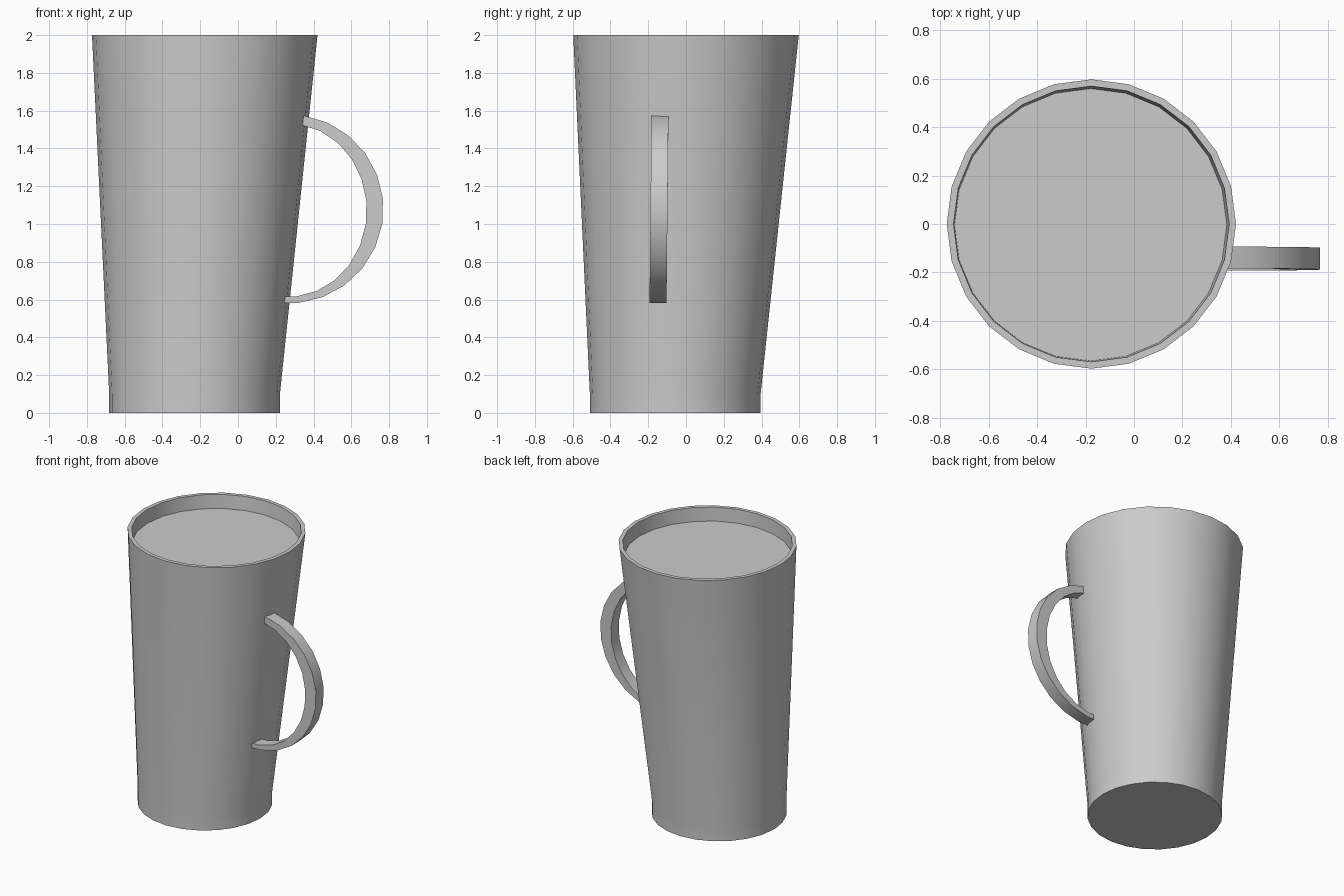
import bpy, bmesh, math

cube = bpy.data.objects.get("Cube")
if cube:
    bpy.data.objects.remove(cube, do_unlink=True)

SIDES = 24
grey = bpy.data.materials.new("plain grey")
grey.use_nodes = True
colour = (0.6, 0.6, 0.6, 1)
grey.diffuse_color = colour
grey.node_tree.nodes["Principled BSDF"].inputs["Base Color"].default_value = colour


def finish(bm, name):
    """Turn a bmesh into a smooth object with sharp corners kept."""
    bmesh.ops.recalc_face_normals(bm, faces=bm.faces)
    mesh = bpy.data.meshes.new(name)
    bm.to_mesh(mesh)
    bm.free()
    mesh.materials.append(grey)
    obj = bpy.data.objects.new(name, mesh)
    bpy.context.collection.objects.link(obj)
    bpy.ops.object.select_all(action='DESELECT')
    obj.select_set(True)
    bpy.context.view_layer.objects.active = obj
    bpy.ops.object.shade_smooth_by_angle(angle=math.radians(32))
    return obj


def axis(z):
    """Centre of the slightly leaning cup at a height."""
    t = max(0, (z - 0.1) / 1.9)
    return -0.23 + 0.054 * t, -0.057 + 0.057 * t


def ring(bm, radius, z):
    cx, cy = axis(z)
    steps = [math.tau * i / SIDES for i in range(SIDES)]
    return [bm.verts.new((cx + radius * math.cos(a), cy + radius * math.sin(a), z)) for a in steps]


def bridge(bm, a, b):
    for i in range(len(a)):
        j = (i + 1) % len(a)
        bm.faces.new((a[i], a[j], b[j], b[i]))


# Cup: outer wall, rim, inner wall and floor
bm = bmesh.new()
profile = [(0.452, 0), (0.452, 0.1), (0.597, 2), (0.569, 2), (0.435, 0.1)]
rings = [ring(bm, r, z) for r, z in profile]
for lower, upper in zip(rings, rings[1:]):
    bridge(bm, lower, upper)
bm.faces.new(rings[0])
bm.faces.new(rings[-1])
finish(bm, "cup")

# Drink surface just below the rim
bm = bmesh.new()
bm.faces.new(ring(bm, 0.563, 1.9))
finish(bm, "drink")

# Handle: a rectangular section swept round an arc, thinner at its ends
bm = bmesh.new()
sections = []
for degrees in [81] + list(range(66, -85, -15)) + [-93]:
    c, s = math.cos(math.radians(degrees)), math.sin(math.radians(degrees))
    outer = (0.27 + 0.5 * c, 1.08 + 0.5 * s)
    inner = (0.27 + 0.412 * c, 1.073 + 0.458 * s)
    y = -0.143 + 0.005 * s
    sections.append([bm.verts.new((x, y + side * 0.045, z))
                     for (x, z), side in ((outer, -1), (outer, 1), (inner, 1), (inner, -1))])
for a, b in zip(sections, sections[1:]):
    bridge(bm, a, b)
bm.faces.new(sections[0])
bm.faces.new(sections[-1])
finish(bm, "handle")
